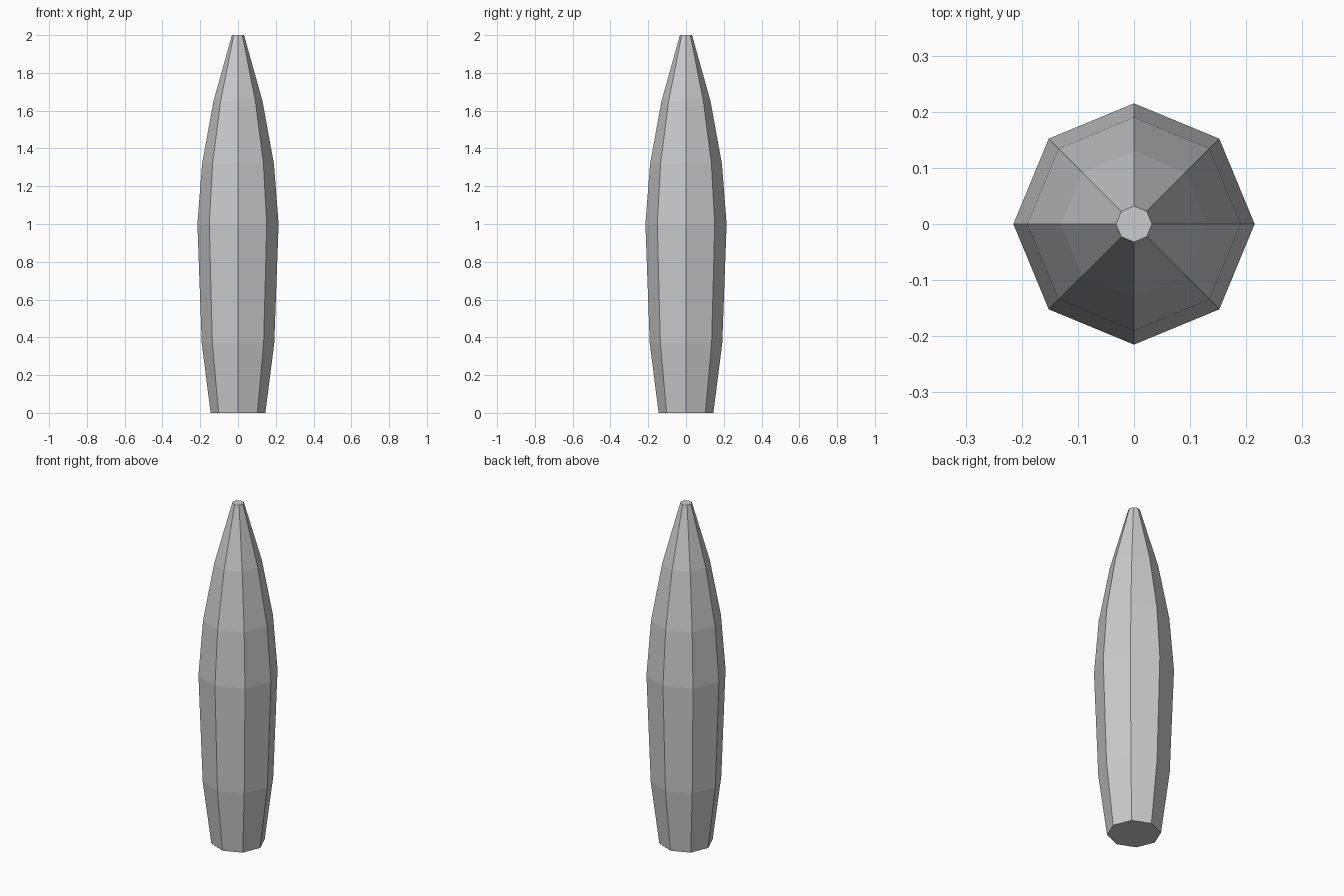
import bpy, bmesh, math

if "Cube" in bpy.data.objects:
    bpy.data.objects.remove(bpy.data.objects["Cube"])

SIDES = 8
# (height, corner radius) from base to tip
PROFILE = [(0, 0.145), (0.37, 0.192), (1.0, 0.215),
           (1.32, 0.19), (1.65, 0.13), (2.0, 0.032)]

# Faceted tapered body: one octagonal ring per profile point
bm = bmesh.new()
rings = []
for z, r in PROFILE:
    angles = [2 * math.pi * i / SIDES for i in range(SIDES)]
    rings.append([bm.verts.new((r * math.cos(a), r * math.sin(a), z)) for a in angles])

# Side panels
for low, high in zip(rings, rings[1:]):
    for i in range(SIDES):
        j = (i + 1) % SIDES
        bm.faces.new((low[i], low[j], high[j], high[i]))

# Flat base and tip caps
bm.faces.new(rings[0][::-1])
bm.faces.new(rings[-1])

mesh = bpy.data.meshes.new("tapered_body")
bm.to_mesh(mesh)
bm.free()
body = bpy.data.objects.new("tapered_body", mesh)
bpy.context.collection.objects.link(body)
